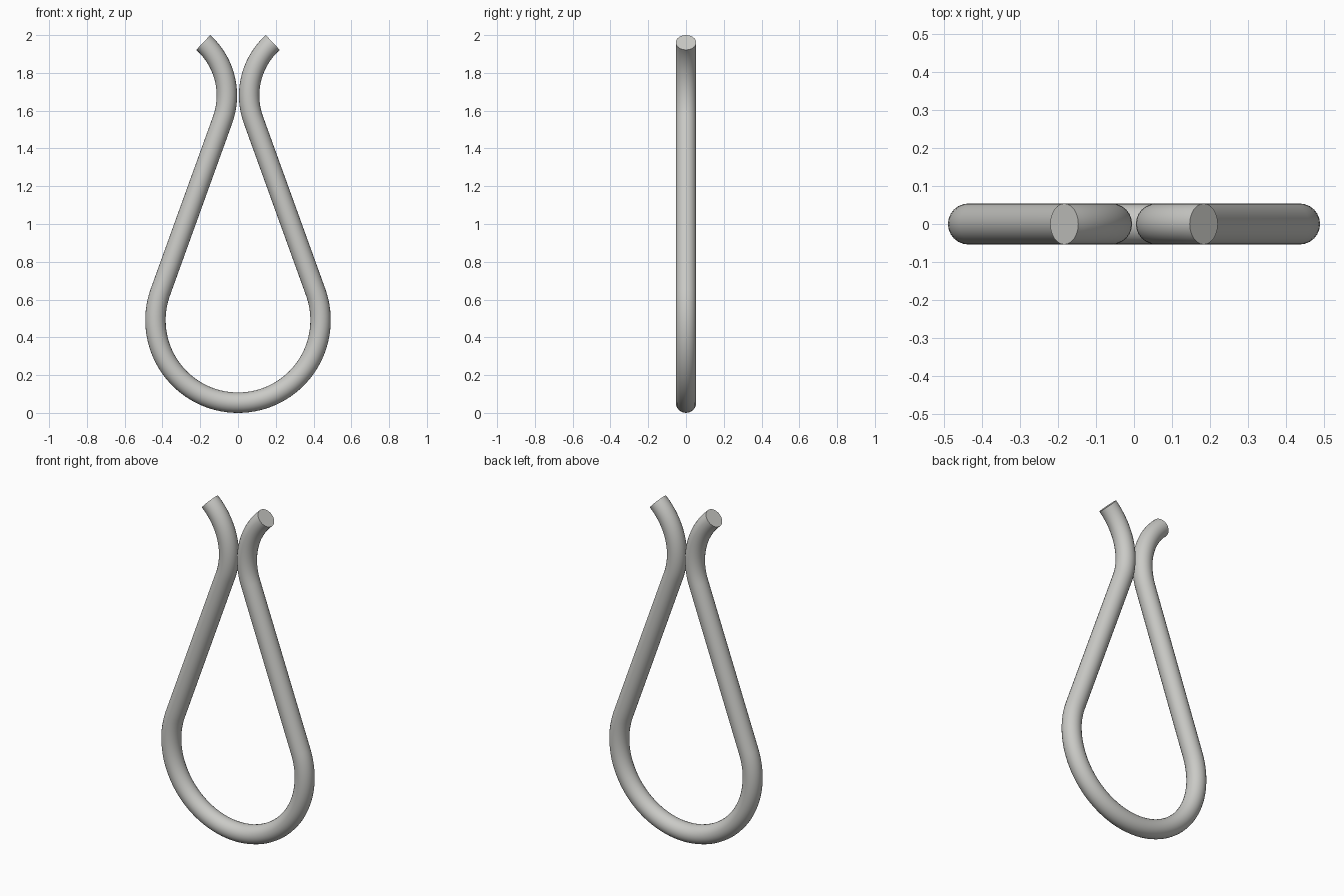
import bpy
import math

if "Cube" in bpy.data.objects:
    bpy.data.objects.remove(bpy.data.objects["Cube"])

WIRE_R = 0.054                             # wire radius
LOOP_Z, LOOP_R = 0.491, 0.437              # round bottom bend
TIP_X, TIP_Z, TIP_R = 0.437, 1.68, 0.378   # outward curl at each tip
FLARE = math.radians(48)

# Angle of the straight leg, tangent to both bends
dx, dz = TIP_X, TIP_Z - LOOP_Z
lean = math.atan2(dz, dx) - math.acos((LOOP_R + TIP_R) / math.hypot(dx, dz))


def arc(cx, cz, r, a0, a1, n):
    """Points along an arc in the front plane."""
    angles = [a0 + (a1 - a0) * i / n for i in range(n + 1)]
    return [(cx + r * math.cos(a), cz + r * math.sin(a)) for a in angles]


# Right half of the centre line: bottom bend, straight leg, curled tip
half = arc(0, LOOP_Z, LOOP_R, -math.pi / 2, lean, 32)
half += arc(TIP_X, TIP_Z, TIP_R, math.pi + lean, math.pi - FLARE, 24)
path = [(-x, z) for x, z in reversed(half[1:])] + half

# Round wire swept along the mirrored centre line
curve = bpy.data.curves.new("wire_loop", "CURVE")
curve.dimensions = "3D"
curve.bevel_depth = WIRE_R
curve.bevel_resolution = 10
curve.use_fill_caps = True
spline = curve.splines.new("POLY")
spline.points.add(len(path) - 1)
for point, (x, z) in zip(spline.points, path):
    point.co = (x, 0, z, 1)

wire = bpy.data.objects.new("wire_loop", curve)
bpy.context.collection.objects.link(wire)
bpy.context.view_layer.objects.active = wire
wire.select_set(True)
bpy.ops.object.convert(target="MESH")
wire = bpy.context.object
bpy.ops.object.shade_smooth_by_angle(angle=math.radians(35))

# Plain metal colour
metal = bpy.data.materials.new("light_grey_metal")
metal.diffuse_color = (0.59, 0.59, 0.565, 1)
metal.use_nodes = True
metal.node_tree.nodes["Principled BSDF"].inputs["Base Color"].default_value = metal.diffuse_color
wire.data.materials.clear()
wire.data.materials.append(metal)
